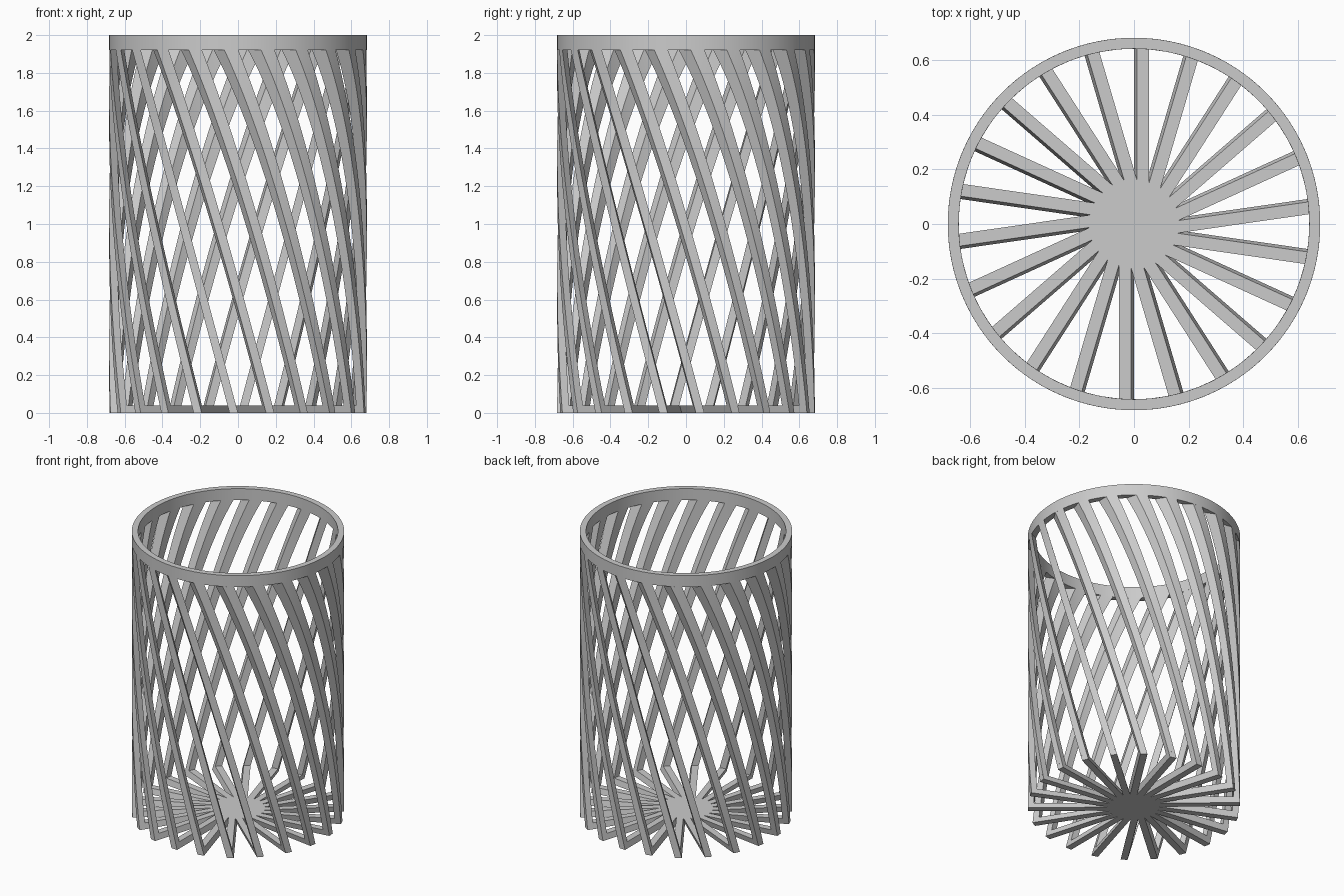
import bpy, bmesh
from math import pi, cos, sin, tan, sqrt, radians

COUNT = 22                     # leaning bars
STEP = 2 * pi / COUNT
OUTER, INNER = 0.682, 0.642    # wall radii
WIDTH = 0.045                  # bar width
FLOOR, RIM, TOP = 0.04, 1.92, 2.0
LEAN = tan(radians(15))        # sideways shift per unit of height

cube = bpy.data.objects.get("Cube")
if cube:
    bpy.data.objects.remove(cube)

grey = bpy.data.materials.new("plain grey")
grey.use_nodes = True
grey.diffuse_color = (0.6, 0.6, 0.6, 1)
grey.node_tree.nodes["Principled BSDF"].inputs["Base Color"].default_value = (0.6, 0.6, 0.6, 1)


def place(along, side, angle, z):
    """Point on a bar: distance along it and clockwise offset, turned to its angle."""
    return (along * cos(angle) + side * sin(angle),
            along * sin(angle) - side * cos(angle), z)


def on_wall(radius, share, angle, z):
    """Point where a leaning slab meets a cylinder, at a share of the slab's width."""
    side = LEAN * z + share * WIDTH
    return place(sqrt(radius ** 2 - side ** 2), side, angle, z)


def notch(angle, z):
    """Hub corner where a slab meets its anticlockwise neighbour."""
    low = LEAN * z
    return place((low + WIDTH - low * cos(STEP)) / sin(STEP), low, angle, z)


def loft(bm, section, z0, z1, steps):
    """Join the outlines that section(z) gives at successive heights."""
    rows = []
    for i in range(steps + 1):
        z = z0 + (z1 - z0) * i / steps
        rows.append([bm.verts.new(p) for p in section(z)])
    n = len(rows[0])
    for low, high in zip(rows, rows[1:]):
        for j in range(n):
            k = (j + 1) % n
            bm.faces.new((low[j], low[k], high[k], high[j]))
    bm.faces.new(rows[0][::-1])
    bm.faces.new(rows[-1])


def finish(bm, name):
    bmesh.ops.recalc_face_normals(bm, faces=bm.faces)
    mesh = bpy.data.meshes.new(name)
    bm.to_mesh(mesh)
    bm.free()
    mesh.materials.append(grey)
    obj = bpy.data.objects.new(name, mesh)
    bpy.context.collection.objects.link(obj)
    bpy.ops.object.select_all(action='DESELECT')
    obj.select_set(True)
    bpy.context.view_layer.objects.active = obj
    bpy.ops.object.shade_smooth_by_angle(angle=radians(25))


angles = [pi / 2 + k * STEP for k in range(COUNT)]


# Floor: pinwheel star of offset spokes joined at the hub
def star(z):
    points = []
    for a in angles:
        points += [on_wall(OUTER, 1, a, z), on_wall(OUTER, 0, a, z), notch(a, z)]
    return points


bm = bmesh.new()
loft(bm, star, 0, FLOOR, 1)
finish(bm, "spoked_floor")

# Wall: straight leaning slabs trimmed to the thickness of the tube
bm = bmesh.new()
for a in angles:
    loft(bm, lambda z: [on_wall(OUTER, s, a, z) for s in (1, 0.5, 0)]
         + [on_wall(INNER, s, a, z) for s in (0, 0.5, 1)], FLOOR, RIM, 40)
finish(bm, "leaning_wall_bars")

# Rim: plain flat ring closing the top
bm = bmesh.new()
SIDES = 96
section = [(INNER, RIM), (OUTER, RIM), (OUTER, TOP), (INNER, TOP)]
rings = [[bm.verts.new((r * cos(2 * pi * i / SIDES), r * sin(2 * pi * i / SIDES), z))
          for r, z in section] for i in range(SIDES)]
for i, ring in enumerate(rings):
    after = rings[(i + 1) % SIDES]
    for j in range(4):
        k = (j + 1) % 4
        bm.faces.new((ring[j], after[j], after[k], ring[k]))
finish(bm, "top_rim")
